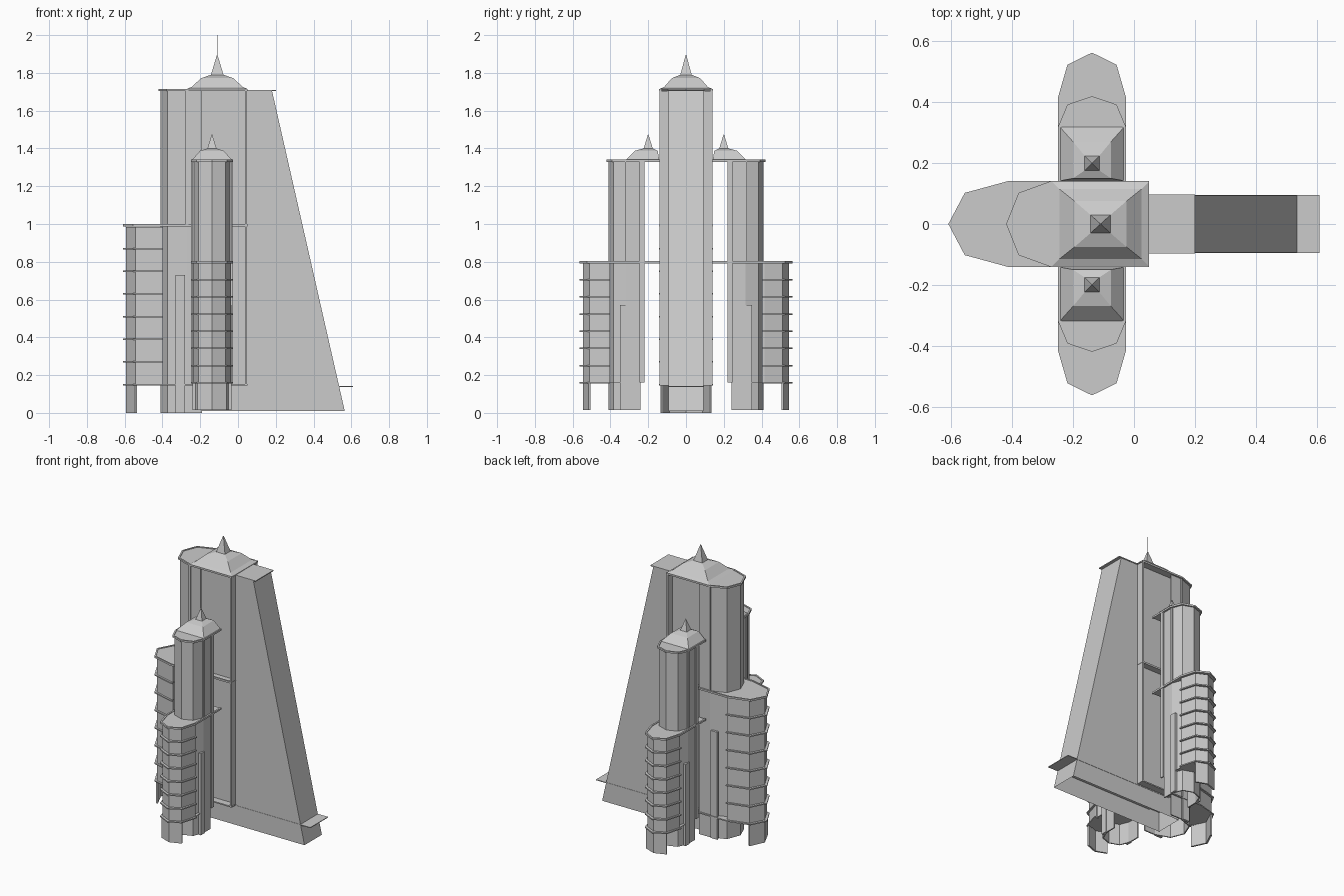
import bpy, bmesh

if "Cube" in bpy.data.objects:
    bpy.data.objects.remove(bpy.data.objects["Cube"])


def mesh_object(name, verts, faces):
    me = bpy.data.meshes.new(name)
    me.from_pydata(verts, [], faces)
    bm = bmesh.new()
    bm.from_mesh(me)
    bmesh.ops.recalc_face_normals(bm, faces=bm.faces)
    bm.to_mesh(me)
    bm.free()
    ob = bpy.data.objects.new(name, me)
    bpy.context.collection.objects.link(ob)
    return ob


def loft(name, rings):
    """Closed solid through stacked rings of equal vertex count."""
    n = len(rings[0])
    verts = [v for r in rings for v in r]
    faces = [list(range(n)), list(range((len(rings) - 1) * n, len(rings) * n))]
    for k in range(len(rings) - 1):
        for i in range(n):
            j = (i + 1) % n
            faces.append([k * n + i, k * n + j, (k + 1) * n + j, (k + 1) * n + i])
    return mesh_object(name, verts, faces)


def prism(name, pts, z0, z1):
    return loft(name, [[(x, y, z) for x, y in pts] for z in (z0, z1)])


def box(name, x0, x1, y0, y1, z0, z1):
    return prism(name, [(x0, y0), (x1, y0), (x1, y1), (x0, y1)], z0, z1)


def nose(back, base, depth, half, place):
    """Plan with a five-point faceted nose pointing outwards, open at the back."""
    pts = [(back, -half), (base, -half), (base + .73 * depth, -.72 * half),
           (base + depth, 0), (base + .73 * depth, .72 * half),
           (base, half), (back, half)]
    return [place(u, v) for u, v in pts]


def nose_band(name, back, base, depth, half, place, width, z0, z1):
    # thin wall or rim following the nose outline
    outer = nose(back, base, depth, half, place)
    inner = nose(back, base, depth - width, half - width, place)
    return prism(name, outer + inner[::-1], z0, z1)


def stepped_roof(name, levels):
    # each level: centre x, centre y, half x, half y, z
    loft(name, [[(x - a, y - b, z), (x + a, y - b, z), (x + a, y + b, z), (x - a, y + b, z)]
                for x, y, a, b, z in levels])


def tower(label, place, d):
    # tall faceted shaft
    b, dep, h = d['shaft']
    nose_band(label + "_shaft", d['shaft_back'], b, dep, h, place, .008, d['foot'], d['top'])
    # shaft corner ribs
    for s in (-1, 1):
        pts = [place(b + u, s * (h + v)) for u, v in ((-.007, -.002), (.007, -.002), (.007, .006), (-.007, .006))]
        prism(label + "_rib", pts, d['mid'], d['top'])
    # slabs with raised rims at the top and at mid height
    for part, (cb, cd, ch), z in (("top_slab", d['cap'], d['top'] + .005), ("bay_roof", d['bay'], d['mid'])):
        prism(label + "_" + part, nose(d['back'], cb, cd, ch, place), z - .002, z + .002)
        nose_band(label + "_" + part + "_rim", d['back'], cb, cd, ch, place, .011, z - .006, z + .006)
    # bay wall with projecting floor rims
    lb, ld, lh = d['bay']
    nose_band(label + "_bay", lb - .012, lb, ld - .018, lh - .012, place, .008, d['low'], d['bay_top'])
    for i in range(7):
        z = d['low'] + i * (d['ring_top'] - d['low']) / 6
        nose_band(label + "_floor_rim", lb - .012, lb, ld, lh, place, .026, z - .004, z + .004)
    prism(label + "_bay_floor", nose(d['shaft_back'], lb, ld - .02, lh - .014, place), d['low'] - .002, d['low'] + .002)
    # V-shaped leg beneath the nose
    tip, side = lb + ld - .018, lb + .68 * ld
    pts = [(tip - .012, 0), (side - .01, .66 * lh), (side, .69 * lh), (tip, 0),
           (side, -.69 * lh), (side - .01, -.66 * lh)]
    prism(label + "_leg", [place(u, v) for u, v in pts], d['foot'], d['low'])
    # buttress strips on both flanks
    u0, u1, zt = d['strip']
    for s in (-1, 1):
        pts = [place(u, s * v) for u, v in ((u0, h - .01), (u1, h - .01), (u1, h + .006), (u0, h + .006))]
        prism(label + "_buttress", pts, d['foot'], zt)


# main tower facing -x
tower("main", lambda u, v: (-u, v), dict(
    shaft=(.27, .14, .13), shaft_back=.19, back=-.05, cap=(.27, .15, .142),
    bay=(.41, .20, .142), foot=0, low=.15, mid=.993,
    bay_top=.985, ring_top=.87, top=1.705, strip=(.28, .33, .73)))
box("main_floor_slab", -.41, .05, -.14, .14, .145, .153)

# edge plates behind the main tower
for s in (-1, 1):
    box("edge_plate", .038, .048, min(s * .09, s * .14), max(s * .09, s * .14), .15, 1.705)

# two side towers
for s, side in ((-1, "front"), (1, "back")):
    tower(side, lambda u, v, s=s: (-.138 + v, s * u), dict(
        shaft=(.315, .095, .098), shaft_back=.24, back=.14, cap=(.318, .102, .112),
        bay=(.415, .148, .112), foot=.015, low=.16, mid=.798,
        bay_top=.79, ring_top=.705, top=1.33, strip=(.31, .35, .57)))
    for x in (-.138 - .106, -.138 + .106):
        y = sorted((s * .22, s * .245))
        box(side + "_rear_post", x - .004, x + .004, y[0], y[1], .16, 1.33)
    stepped_roof(side + "_roof", [
        (-.138, s * .23, .105, .088, 1.34), (-.138, s * .21, .062, .06, 1.388),
        (-.138, s * .20, .024, .024, 1.40), (-.138, s * .20, .001, .001, 1.475)])

# sloping fin wall, open underneath
y = .093
profile = [(-.28, .01), (.565, .01), (.18, 1.705), (-.28, 1.705)]
fin = [(x, v, z) for v in (-y, y) for x, z in profile]
mesh_object("sloping_fin", fin, [(0, 1, 2, 3), (4, 7, 6, 5), (1, 5, 6, 2), (2, 6, 7, 3), (0, 3, 7, 4)])
box("fin_top_plate", .0, .20, -.097, .097, 1.703, 1.709)
box("fin_base_plate", -.2, .61, -.095, .095, .138, .143)

# main roof, spire and needle
stepped_roof("main_roof", [
    (-.11, 0, .16, .14, 1.715), (-.11, 0, .135, .115, 1.726), (-.11, 0, .085, .075, 1.772),
    (-.11, 0, .033, .03, 1.79), (-.11, 0, .002, .002, 1.894)])
box("needle", -.1105, -.1095, -.0005, .0005, 1.88, 2.0)
